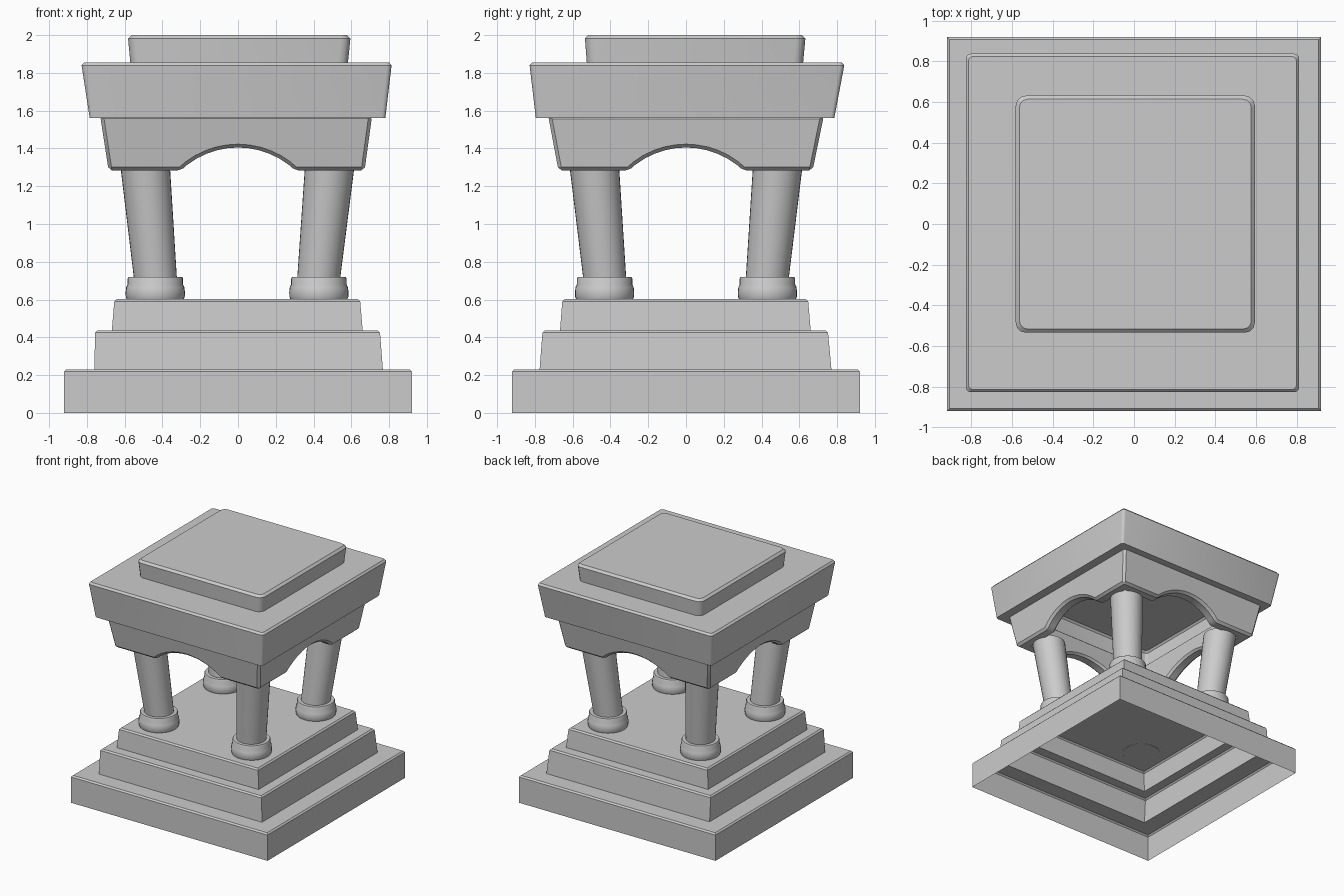
import bpy, bmesh
from math import cos, sin, pi, radians

if "Cube" in bpy.data.objects:
    bpy.data.objects.remove(bpy.data.objects["Cube"])


def skin(name, rings, cap_bottom=False, cap_top=False, closed=False):
    """Join equal-length point rings into a surface."""
    bm = bmesh.new()
    loops = [[bm.verts.new(p) for p in ring] for ring in rings]
    n = len(loops[0])
    pairs = list(zip(loops, loops[1:]))
    if closed:
        pairs.append((loops[-1], loops[0]))
    for a, b in pairs:
        for i in range(n):
            j = (i + 1) % n
            bm.faces.new((a[i], a[j], b[j], b[i]))
    if cap_bottom:
        bm.faces.new(loops[0][::-1])
    if cap_top:
        bm.faces.new(loops[-1])
    bmesh.ops.recalc_face_normals(bm, faces=bm.faces)
    me = bpy.data.meshes.new(name)
    bm.to_mesh(me)
    bm.free()
    ob = bpy.data.objects.new(name, me)
    bpy.context.collection.objects.link(ob)
    return ob


def rect(x0, x1, y0, y1, z, r=0.0, seg=3):
    """Rectangle ring, with rounded corners if r > 0."""
    if r == 0:
        return [(x0, y0, z), (x1, y0, z), (x1, y1, z), (x0, y1, z)]
    pts = []
    corners = [(x0 + r, y0 + r), (x1 - r, y0 + r), (x1 - r, y1 - r), (x0 + r, y1 - r)]
    for k, (cx, cy) in enumerate(corners):
        for i in range(seg + 1):
            a = pi + (k + i / seg) * pi / 2
            pts.append((cx + r * cos(a), cy + r * sin(a), z))
    return pts


def inset(x0, x1, y0, y1, d):
    return x0 + d, x1 - d, y0 + d, y1 - d


def circle(cx, cy, r, z, n=32):
    return [(cx + r * cos(2 * pi * i / n), cy + r * sin(2 * pi * i / n), z) for i in range(n)]


# Stepped base: a hollow shell, open underneath
steps = [
    ((-.92, .92, -.92, .92), (-.92, .92, -.92, .92), 0, .23),
    ((-.76, .767, -.775, .77), (-.757, .752, -.76, .752), .23, .437),
    ((-.668, .66, -.667, .66), (-.655, .647, -.655, .647), .437, .602),
]
rings = []
for low, high, z0, z1 in steps:
    rings += [rect(*low, z0), rect(*high, z1 - .012), rect(*inset(*high, .012), z1)]
skin("stepped_base", rings, cap_top=True)

# Columns: moulded foot, shaft leaning outwards
foot = [(.150, .60), (.156, .615), (.157, .64), (.154, .665), (.147, .68),
        (.147, .71), (.142, .72), (.114, .72)]
for sx, side in ((-1, "left"), (1, "right")):
    for sy, end in ((-1, "front"), (1, "back")):
        cx, cy = sx * .433 - .005, sy * .431
        rings = [circle(cx, cy, r, z) for r, z in foot]
        rings.append(circle(sx * .488 - .003, sy * .485, .131, 1.30))
        skin(f"{end}_{side}_column", rings, cap_bottom=True, cap_top=True)

# Arched frame: tapered hollow ring, cut by a cylinder along each axis
top, bottom = (-.73, .71, -.73, .73), (-.685, .67, -.675, .67)
wall = .1
frame = skin("arched_frame", [
    rect(*bottom, 1.283), rect(*top, 1.575),
    rect(*inset(*top, wall), 1.575), rect(*inset(*bottom, wall), 1.283)], closed=True)
bpy.context.view_layer.objects.active = frame
cutters = []
for axis in "xy":
    ends = []
    for e in (-1, 1):
        ring = circle(0, .965, .44, e, 48)
        ends.append([(e, u, v) if axis == "x" else (u, e, v) for u, v, _ in ring])
    cutter = skin("arch_cutter_" + axis, ends, True, True)
    cutter.hide_render = True
    cutters.append(cutter)
    mod = frame.modifiers.new("arch_" + axis, 'BOOLEAN')
    mod.operation, mod.object, mod.solver = 'DIFFERENCE', cutter, 'EXACT'
bevel = frame.modifiers.new("chamfer", 'BEVEL')
bevel.width, bevel.segments = .018, 1
bevel.limit_method, bevel.angle_limit = 'ANGLE', radians(35)
for mod in list(frame.modifiers):
    bpy.ops.object.modifier_apply(modifier=mod.name)
for cutter in cutters:
    bpy.data.objects.remove(cutter)

# Cornice: flaring hollow slab with an underside ledge
low, high = (-.785, .78, -.795, .785), (-.828, .813, -.828, .838)
skin("cornice", [
    rect(*inset(*top, wall), 1.56, .02), rect(*low, 1.56, .02),
    rect(*high, 1.84, .025), rect(*inset(*high, .014), 1.856, .02)], cap_top=True)

# Roof cap: smaller slab with rounded corners
low, high = (-.57, .582, -.525, .62), (-.582, .595, -.535, .632)
skin("roof_cap", [
    rect(*low, 1.853, .05), rect(*high, 1.982, .05),
    rect(*inset(*high, .018), 2.0, .04)], cap_bottom=True, cap_top=True)

# Smooth the round parts, keep edges sharp
bpy.ops.object.select_all(action='SELECT')
bpy.ops.object.shade_smooth_by_angle(angle=radians(30))
